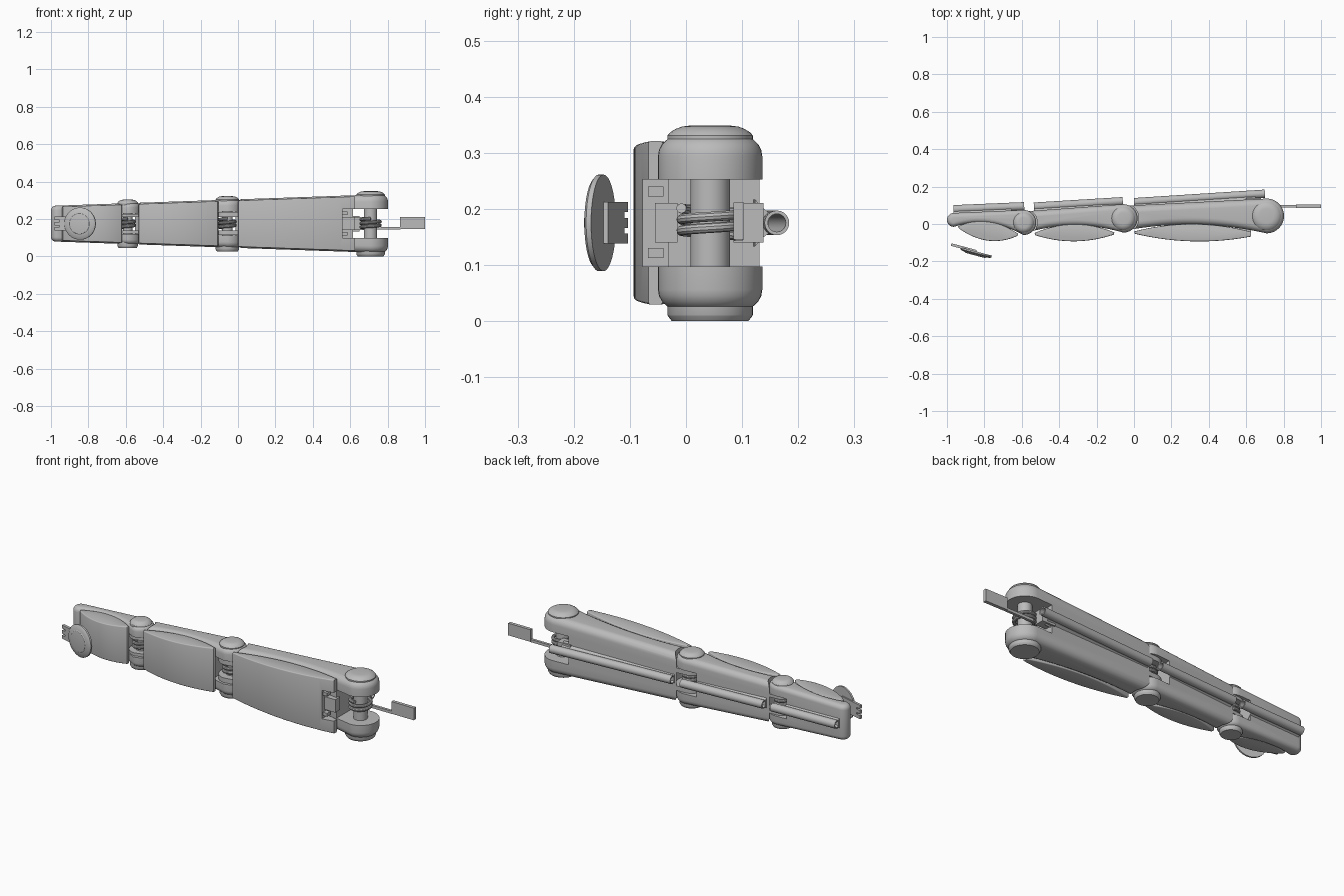
import bpy, bmesh, math
from mathutils import Vector, Matrix

cube = bpy.data.objects.get("Cube")
if cube:
    bpy.data.objects.remove(cube)

grey = bpy.data.materials.new("plain grey")
grey.use_nodes = True
grey.diffuse_color = (0.5, 0.5, 0.5, 1)
grey.node_tree.nodes["Principled BSDF"].inputs["Base Color"].default_value = (0.5, 0.5, 0.5, 1)

MID = 0.175  # height of the centre line


def half_height(x):
    return 0.095 + 0.06 * (min(x, 0.72) + 1) / 1.72


def activate(ob):
    bpy.ops.object.select_all(action='DESELECT')
    ob.select_set(True)
    bpy.context.view_layer.objects.active = ob


def smooth(ob):
    activate(ob)
    bpy.ops.object.shade_smooth_by_angle(angle=math.radians(32))


def finish(name, bm):
    bmesh.ops.recalc_face_normals(bm, faces=bm.faces)
    mesh = bpy.data.meshes.new(name)
    bm.to_mesh(mesh)
    bm.free()
    ob = bpy.data.objects.new(name, mesh)
    bpy.context.collection.objects.link(ob)
    mesh.materials.append(grey)
    smooth(ob)
    return ob


def skin(bm, rings, close=False):
    count = len(rings[0])
    pairs = list(zip(rings, rings[1:])) + ([(rings[-1], rings[0])] if close else [])
    for a, b in pairs:
        for i in range(count):
            j = (i + 1) % count
            bm.faces.new((a[i], a[j], b[j], b[i]))
    if not close:
        bm.faces.new(rings[0])
        bm.faces.new(rings[-1])


def inset(points, d):
    """Offset a closed outline inwards."""
    n = len(points)
    area = sum(points[i - 1].cross(points[i]) for i in range(n))
    side = 1 if area > 0 else -1
    out = []
    for i in range(n):
        e1 = (points[i] - points[i - 1]).normalized()
        e2 = (points[(i + 1) % n] - points[i]).normalized()
        n1, n2 = Vector((-e1.y, e1.x)) * side, Vector((-e2.y, e2.x)) * side
        out.append(points[i] + (n1 + n2) * d / max(1 + n1.dot(n2), 0.6))
    return out


def prism(name, points, bevel, drop=0.0, steps=5):
    """Upright body with rounded rims and a height that tapers along x."""
    bm = bmesh.new()
    rings = []
    for sign in (-1, 1):
        part = []
        for k in range(steps + 1):
            a = math.pi / 2 * k / steps
            ring = inset(points, bevel * (1 - math.cos(a)))
            part.append([(p.x, p.y, MID + sign * (half_height(p.x) - drop - bevel * (1 - math.sin(a))))
                         for p in ring])
        rings += part[::-1] if sign < 0 else part
    skin(bm, [[bm.verts.new(c) for c in ring] for ring in rings])
    return finish(name, bm)


def lathe(name, profile, loc, axis=(0, 0, 1), closed=False, n=40):
    bm = bmesh.new()
    rings = [[bm.verts.new((r * math.cos(2 * math.pi * i / n), r * math.sin(2 * math.pi * i / n), z))
              for i in range(n)] for r, z in profile]
    skin(bm, rings, closed)
    rot = Vector(axis).to_track_quat('Z', 'Y').to_matrix().to_4x4()
    bm.transform(Matrix.Translation(loc) @ rot)
    return finish(name, bm)


def box(name, x, y, z, matrix=None):
    bm = bmesh.new()
    bmesh.ops.create_cube(bm, size=1)
    for v in bm.verts:
        v.co = [(r[0] + r[1]) / 2 + c * (r[1] - r[0]) for r, c in zip((x, y, z), v.co)]
    if matrix:
        bm.transform(matrix)
    return finish(name, bm)


def cut(ob, cutter):
    cutter.hide_render = True
    mod = ob.modifiers.new("cut", 'BOOLEAN')
    mod.operation, mod.solver, mod.object = 'DIFFERENCE', 'EXACT', cutter
    activate(ob)
    bpy.ops.object.modifier_apply(modifier=mod.name)
    bpy.data.objects.remove(cutter)


def arc(c, r, start, end, n=20):
    return [Vector((c[0] + r * math.cos(math.radians(start + (end - start) * i / n)),
                    c[1] + r * math.sin(math.radians(start + (end - start) * i / n)))) for i in range(n + 1)]


def bow(a, b, depth, n=24):
    a, b = Vector(a), Vector(b)
    return [a.lerp(b, i / n) + Vector((0, depth * 4 * i / n * (1 - i / n))) for i in range(n + 1)]


def gap_at(x):
    return half_height(x) * 0.5  # half height of the hinge opening


# Joints: centre and radius, from base to tip
joints = [("base", (0.709, 0.043), 0.093), ("middle", (-0.057, 0.03), 0.076), ("end", (-0.59, 0.008), 0.067)]
tip = ((-0.963, 0.022), 0.037)
# Pads: left and right ends of the outline
pads = [((0.0, -0.04), (0.655, -0.05)), ((-0.532, -0.048), (-0.105, -0.045)), ((-0.94, -0.012), (-0.62, -0.052))]
# Cord tubes: left and right ends of the centre line
tubes = [((0.0, 0.117), (0.70, 0.162)), ((-0.535, 0.093), (-0.06, 0.122)), ((-0.965, 0.079), (-0.587, 0.095))]
segment_names = ["lower", "centre", "tip"]

for i, name in enumerate(segment_names):
    _, right, rr = joints[i]
    left, lr = (joints[i + 1][1], joints[i + 1][2] * 0.88) if i < 2 else tip

    # Segment body with a hollow front edge
    front = bow((right[0], right[1] - rr), (left[0], left[1] - lr), 0.04)
    outline = arc(right, rr, 90, -90) + front[1:-1] + arc(left, lr, -90, -270)
    body = prism(name + "_segment", outline, (0.036, 0.03, 0.024)[i])

    # Fork opening on the right end
    g = gap_at(right[0])
    opening = ((right[0] - rr, right[0] + 0.2), (-0.3, 0.3), (MID - g, MID + g))
    cut(body, box("cutter", *opening))

    # Inner knuckles on the left end
    if i < 2:
        jr, g = joints[i + 1][2] + 0.006, gap_at(left[0])
        for lo, hi in ((-0.3, -g + 0.003), (-0.036, 0.036), (g - 0.003, 0.3)):
            cut(body, lathe("cutter", [(jr, lo), (jr, hi)], (left[0], left[1], MID)))
    smooth(body)

    # Soft pad with a notched end
    a, b = pads[i]
    inner = bow(a, b, 0.045)
    outer = bow(Vector(b) - Vector((0.004, 0.012)), Vector(a) + Vector((0.004, -0.012)),
                (-0.036, -0.034, -0.045)[i])
    pad = prism(name + "_pad", inner + outer, 0.005, 0.006, 3)
    if i == 0:
        cut(pad, box("cutter", (0.56, 0.8), (-0.3, 0.3), opening[2]))
        cut(pad, box("cutter", (0.625, 0.8), (-0.3, 0.3), (-0.2, 0.6)))
        box("pad_latch", (0.54, 0.625), (-0.055, -0.015), (0.14, 0.21))
        for z in (0.1, 0.21):
            box("pad_hook", (0.54, 0.585), (-0.068, -0.04), (z + 0.012, z + 0.03))
    smooth(pad)

    # Cord tube and the flared web that carries it
    a, b = (Vector((p[0], p[1], MID)) for p in tubes[i])
    length = (b - a).length
    lathe(name + "_cord_tube", [(0.016, 0), (0.022, 0), (0.022, length), (0.016, length)],
          a, b - a, closed=True, n=24)
    bm = bmesh.new()
    ends = []
    for p in (a, b - (b - a).normalized() * (rr if i else 0.05)):
        ends.append([bm.verts.new((p.x, p.y + dy, MID + dz)) for dy, dz in
                     ((-0.012, -0.019), (-0.02, -0.025), (-0.036, -0.042),
                      (-0.036, 0.042), (-0.02, 0.025), (-0.012, 0.019))])
    skin(bm, ends)
    finish(name + "_tube_web", bm)

for name, (x, y), r in joints:
    h = half_height(x)
    # Hinge pin, domed top cap and stepped bottom cap
    lathe(name + "_pin", [(r * 0.38, -h + 0.02), (r * 0.38, h - 0.02)], (x, y, MID))
    k = r * 0.82
    lathe(name + "_top_cap", [(k, -0.02), (k, 0.001), (k * 0.93, 0.007), (k * 0.8, 0.013),
                              (k * 0.66, 0.017), (k * 0.5, 0.0185)], (x, y, MID + h))
    lathe(name + "_bottom_cap", [(k, 0.02), (k, -0.009), (k * 0.98, -0.012), (k * 0.9, -0.02)],
          (x, y, MID - h))

    # Coil spring around the pin
    curve = bpy.data.curves.new(name + "_spring", 'CURVE')
    curve.dimensions, curve.bevel_depth, curve.bevel_resolution = '3D', 0.009, 3
    curve.use_fill_caps = True
    spline = curve.splines.new('POLY')
    count = 72
    spline.points.add(count)
    for j, p in enumerate(spline.points):
        t = 2 * math.pi * 2.5 * j / count + math.pi / 2
        p.co = (x + r * 0.55 * math.cos(t), y + r * 0.55 * math.sin(t), MID - 0.024 + 0.05 * j / count, 1)
    spring = bpy.data.objects.new(name + "_spring", curve)
    bpy.context.collection.objects.link(spring)
    curve.materials.append(grey)
    activate(spring)
    bpy.ops.object.convert(target='MESH')
    smooth(bpy.context.object)

# Base backbone, spring arm and end plate
box("base_backbone", (0.6, 0.68), (0.085, 0.138), (0.14, 0.21))
box("spring_arm", (0.7, 0.87), (0.087, 0.101), (0.143, 0.158))
box("end_plate", (0.865, 1.0), (0.085, 0.103), (0.145, 0.211))

# Tilted fingertip disc with a raised centre and a toothed tab
tilt = Matrix.Translation((-0.843, -0.147, MID)) @ Matrix.Rotation(math.radians(-15), 4, 'Z')
normal = tilt.to_3x3() @ Vector((0, -1, 0))
lathe("tip_disc", [(0.086, 0), (0.086, 0.009), (0.08, 0.014), (0.058, 0.018),
                   (0.055, 0.021), (0.05, 0.022)], tilt.translation, normal, n=48)
box("tab_plate", (-0.115, 0.0), (-0.006, 0.008), (-0.037, 0.037), tilt)
for z in (-0.037, -0.009, 0.019):
    box("tab_tooth", (-0.14, -0.11), (-0.006, 0.008), (z, z + 0.018), tilt)
